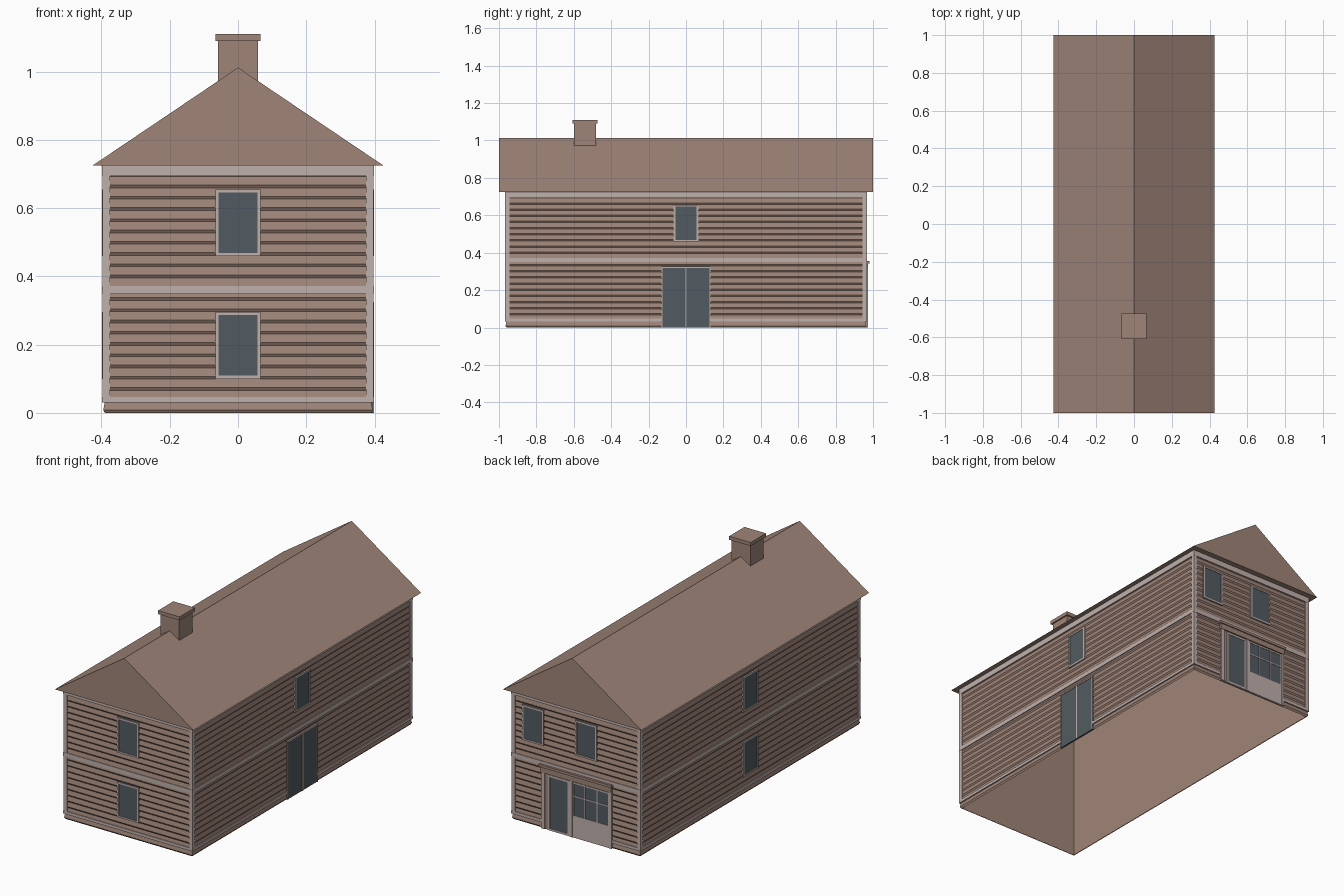
import bpy, bmesh

cube = bpy.data.objects.get("Cube")
if cube:
    bpy.data.objects.remove(cube, do_unlink=True)


def material(name, rgb):
    m = bpy.data.materials.new(name)
    m.use_nodes = True
    m.diffuse_color = (*rgb, 1)
    m.node_tree.nodes["Principled BSDF"].inputs["Base Color"].default_value = (*rgb, 1)
    return m


BROWN = material("warm_brown", (0.35, 0.235, 0.19))
TRIM = material("pale_trim", (0.53, 0.44, 0.415))
GLASS = material("slate_glass", (0.085, 0.105, 0.12))

HX, HY, EAVE = 0.39, 0.96, 0.725      # wall half sizes and eave height


def finish(name, bm, mat):
    mesh = bpy.data.meshes.new(name)
    bm.to_mesh(mesh)
    bm.free()
    mesh.materials.append(mat)
    obj = bpy.data.objects.new(name, mesh)
    bpy.context.collection.objects.link(obj)
    return obj


def add_box(bm, lo, hi):
    made = bmesh.ops.create_cube(bm, size=1)["verts"]
    for v in made:
        for i in range(3):
            v.co[i] = lo[i] if v.co[i] < 0 else hi[i]


def on_wall(name, side, rects, depth, mat):
    """Slabs (u0, u1, z0, z1) on a wall, u along x or y, standing out by depth."""
    bm = bmesh.new()
    for u0, u1, z0, z1 in rects:
        half = HY if side in ("front", "back") else HX
        sign = 1 if side in ("back", "left") else -1
        a, b = sorted((sign * (half - 0.003), sign * (half + depth)))
        if half == HY:
            add_box(bm, (u0, a, z0), (u1, b, z1))
        else:
            add_box(bm, (a, u0, z0), (b, u1, z1))
    return finish(name, bm, mat)


def border(u0, u1, z0, z1, t):
    return [(u0, u0 + t, z0, z1), (u1 - t, u1, z0, z1),
            (u0 + t, u1 - t, z0, z0 + t), (u0 + t, u1 - t, z1 - t, z1)]


def window(name, side, u, z, w=0.132, h=0.196):
    u0, u1 = u - w / 2, u + w / 2
    on_wall(name + "_glass", side, [(u0, u1, z, z + h)], 0.006, GLASS)
    on_wall(name + "_frame", side, border(u0, u1, z, z + h, 0.009), 0.009, TRIM)


def wall_shell(name, rings, flip=False):
    """Open tube through rectangles given as (z, offset from the wall plane)."""
    bm = bmesh.new()
    loops = [[bm.verts.new((sx * (HX + d), sy * (HY + d), z))
              for sx, sy in ((-1, -1), (1, -1), (1, 1), (-1, 1))] for z, d in rings]
    for low, high in zip(loops, loops[1:]):
        for i in range(4):
            j = (i + 1) % 4
            f = bm.faces.new((low[i], low[j], high[j], high[i]))
            if flip:
                f.normal_flip()
    return finish(name, bm, BROWN)


# Clapboard siding, with a plain inner wall; the underside stays open
rows = 22
pitch = EAVE / rows
profile = []
for r in range(rows):
    profile += [(r * pitch, 0.0), (r * pitch + 0.008, 0.005)]
profile.append((EAVE, 0.0))
wall_shell("clapboard_siding", profile)
wall_shell("inner_walls", [(0, -0.004), (EAVE, -0.004)], flip=True)

# Horizontal trim bands and corner boards
for side, half in (("front", HX), ("back", HX), ("left", HY), ("right", HY)):
    end = half + 0.007
    gaps = [(-end, end)]
    if side == "left":
        gaps = [(-end, -0.13), (0.13, end)]
    elif side == "back":
        gaps = [(-end, -0.22), (0.215, end)]
    on_wall("sill_band_" + side, side, [(a, b, 0.031, 0.047) for a, b in gaps], 0.008, TRIM)
    on_wall("floor_band_" + side, side, [(-end, end, 0.349, 0.372)], 0.008, TRIM)
    on_wall("eave_band_" + side, side, [(-end, end, 0.694, EAVE)], 0.008, TRIM)
    on_wall("corner_boards_" + side, side,
            [(-end, -end + 0.022, 0.04, EAVE), (end - 0.022, end, 0.04, EAVE)], 0.007, TRIM)

# Windows
UPPER, LOWER = 0.459, 0.1
for side in ("front", "right"):
    window("upper_window_" + side, side, 0, UPPER)
    window("lower_window_" + side, side, 0, LOWER)
window("upper_window_left", "left", 0, UPPER)
window("upper_window_back_a", "back", 0.265, UPPER)
window("upper_window_back_b", "back", -0.062, UPPER)

# Double side door
on_wall("double_door_panels", "left", [(-0.132, 0.132, 0, 0.325)], 0.006, GLASS)
on_wall("double_door_frame", "left",
        [(-0.132, -0.126, 0, 0.325), (0.126, 0.132, 0, 0.325),
         (-0.126, 0.126, 0.318, 0.325), (-0.004, 0.004, 0, 0.318)], 0.009, TRIM)

# Shop front on the back wall
on_wall("shop_backing", "back", [(-0.215, 0.21, 0, 0.32)], 0.006, BROWN)
on_wall("shop_header", "back", [(-0.222, 0.216, 0.312, 0.342)], 0.014, BROWN)
on_wall("shop_cornice", "back", [(-0.228, 0.222, 0.342, 0.356)], 0.02, BROWN)
on_wall("shop_pilasters", "back",
        [(-0.222, -0.207, 0, 0.312), (0.02, 0.036, 0, 0.312), (0.19, 0.21, 0, 0.312)],
        0.012, TRIM)
on_wall("shop_door_glass", "back", [(0.045, 0.165, 0.01, 0.3)], 0.008, GLASS)
on_wall("shop_door_frame", "back", border(0.038, 0.17, 0, 0.308, 0.011), 0.01, TRIM)
on_wall("shop_panel", "back", [(-0.207, 0.02, 0, 0.115)], 0.01, TRIM)
on_wall("shop_window_glass", "back", [(-0.207, 0.02, 0.115, 0.305)], 0.008, GLASS)
bars = border(-0.207, 0.02, 0.115, 0.308, 0.008)
for k in (1, 2):
    u = -0.207 + 0.227 * k / 3
    bars.append((u - 0.003, u + 0.003, 0.12, 0.3))
bars.append((-0.2, 0.015, 0.228, 0.234))
on_wall("shop_window_bars", "back", bars, 0.01, TRIM)

# Gabled roof
bm = bmesh.new()
ends = [[bm.verts.new((x, y, z)) for x, z in ((-0.426, EAVE), (0.426, EAVE), (0, 1.012))]
        for y in (-1, 1)]
bm.faces.new(ends[0])
bm.faces.new(ends[1][::-1])
for i in range(3):
    j = (i + 1) % 3
    bm.faces.new((ends[0][j], ends[0][i], ends[1][i], ends[1][j]))
bmesh.ops.recalc_face_normals(bm, faces=bm.faces)
finish("gabled_roof", bm, BROWN)

# Chimney with cap
bm = bmesh.new()
add_box(bm, (-0.058, -0.6, 0.95), (0.058, -0.482, 1.09))
add_box(bm, (-0.066, -0.608, 1.09), (0.066, -0.474, 1.11))
finish("chimney", bm, BROWN)
